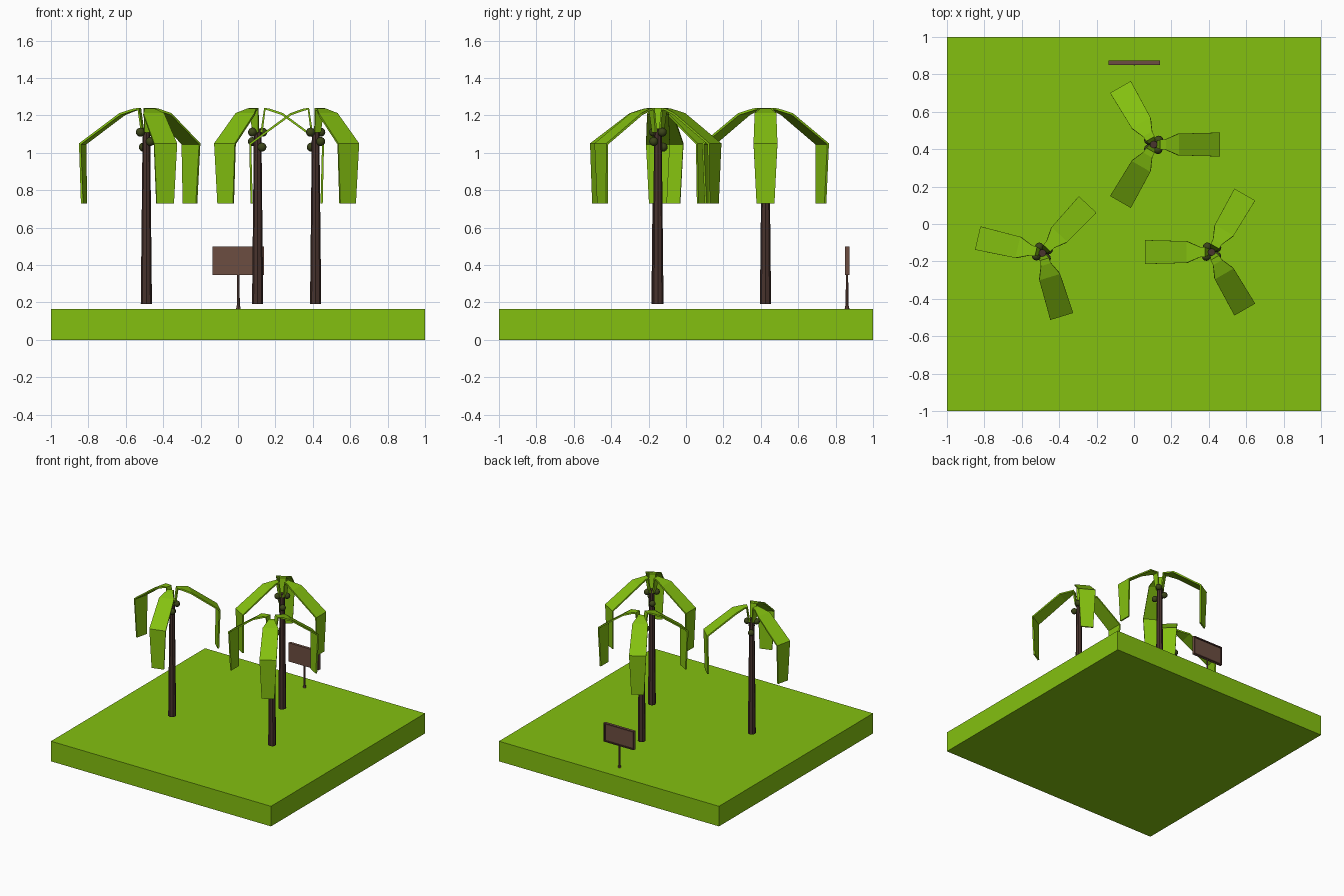
import bpy, bmesh
from math import radians, cos, sin

if "Cube" in bpy.data.objects:
    bpy.data.objects.remove(bpy.data.objects["Cube"])


def material(name, rgb):
    m = bpy.data.materials.new(name)
    m.diffuse_color = (*rgb, 1)
    m.use_nodes = True
    m.node_tree.nodes["Principled BSDF"].inputs["Base Color"].default_value = m.diffuse_color
    return m


GREEN = material("leaf_green", (0.23, 0.53, 0.005))
BARK = material("bark", (0.065, 0.033, 0.026))
NUT = material("nut", (0.045, 0.06, 0.01))
WOOD = material("sign_wood", (0.15, 0.075, 0.053))
FRAME = material("sign_frame", (0.07, 0.03, 0.024))


def box(name, lo, hi, mat):
    bpy.ops.mesh.primitive_cube_add(size=1, location=[(a + b) / 2 for a, b in zip(lo, hi)])
    o = bpy.context.object
    o.scale = [b - a for a, b in zip(lo, hi)]
    bpy.ops.object.transform_apply(location=False, rotation=False, scale=True)
    o.name = name
    o.data.materials.append(mat)
    return o


def cone(name, x, y, z0, z1, r0, r1, sides, mat):
    bpy.ops.mesh.primitive_cone_add(vertices=sides, radius1=r0, radius2=r1,
                                    depth=z1 - z0, location=(x, y, (z0 + z1) / 2))
    o = bpy.context.object
    o.name = name
    o.data.materials.append(mat)
    return o


# Frond: stations along its length as (reach, height, half width)
FROND = [(0.015, 1.11, 0.018), (0.035, 1.24, 0.026), (0.065, 1.236, 0.028),
         (0.135, 1.212, 0.058), (0.355, 1.05, 0.064), (0.348, 0.728, 0.048)]


def frond_mesh():
    bm = bmesh.new()
    rows = [(bm.verts.new((r, -w, z)), bm.verts.new((r, w, z))) for r, z, w in FROND]
    for (a, b), (c, d) in zip(rows, rows[1:]):
        bm.faces.new((a, c, d, b))
    me = bpy.data.meshes.new("frond")
    bm.to_mesh(me)
    bm.free()
    me.materials.append(GREEN)
    return me


FROND_MESH = frond_mesh()


def palm(label, x, y, turn):
    # tapered floating trunk
    cone(f"trunk_{label}", x, y, 0.19, 1.13, 0.03, 0.02, 8, BARK)
    # three drooping fronds
    for i in range(3):
        o = bpy.data.objects.new(f"frond_{label}_{i + 1}", FROND_MESH)
        bpy.context.collection.objects.link(o)
        o.location = (x, y, 0)
        o.rotation_euler.z = radians(turn + 120 * i)
        s = o.modifiers.new("thickness", "SOLIDIFY")
        s.thickness = 0.012
        s.offset = -1
    # nuts clustered under the crown
    for i, (ang, z) in enumerate([(40, 1.11), (140, 1.06), (220, 1.11), (310, 1.03)]):
        a = radians(ang + turn)
        bpy.ops.mesh.primitive_uv_sphere_add(
            segments=12, ring_count=8, radius=0.024,
            location=(x + 0.036 * cos(a), y + 0.036 * sin(a), z))
        o = bpy.context.object
        o.name = f"nut_{label}_{i + 1}"
        o.data.materials.append(NUT)
        bpy.ops.object.shade_smooth()


# ground slab
box("ground", (-1, -1, 0), (1, 1, 0.165), GREEN)

palm("left", -0.49, -0.155, 167)
palm("right", 0.415, -0.15, 180)
palm("back", 0.105, 0.425, 0)

# sign board with a recessed panel on its back-facing side
board = box("sign_board", (-0.135, 0.85, 0.345), (0.138, 0.873, 0.498), WOOD)
board.data.materials.append(FRAME)
bm = bmesh.new()
bm.from_mesh(board.data)
panel = max(bm.faces, key=lambda f: f.calc_center_median().y)
rim = bmesh.ops.inset_region(bm, faces=[panel], thickness=0.014)["faces"]
walls = bmesh.ops.inset_region(bm, faces=[panel], thickness=0.001, depth=-0.007)["faces"]
for f in rim + walls:
    f.material_index = 1
bm.to_mesh(board.data)
bm.free()

# sign post and foot
cone("sign_post", 0.002, 0.861, 0.165, 0.35, 0.008, 0.006, 8, WOOD)
cone("sign_foot", 0.002, 0.861, 0.163, 0.182, 0.013, 0.009, 8, WOOD)
